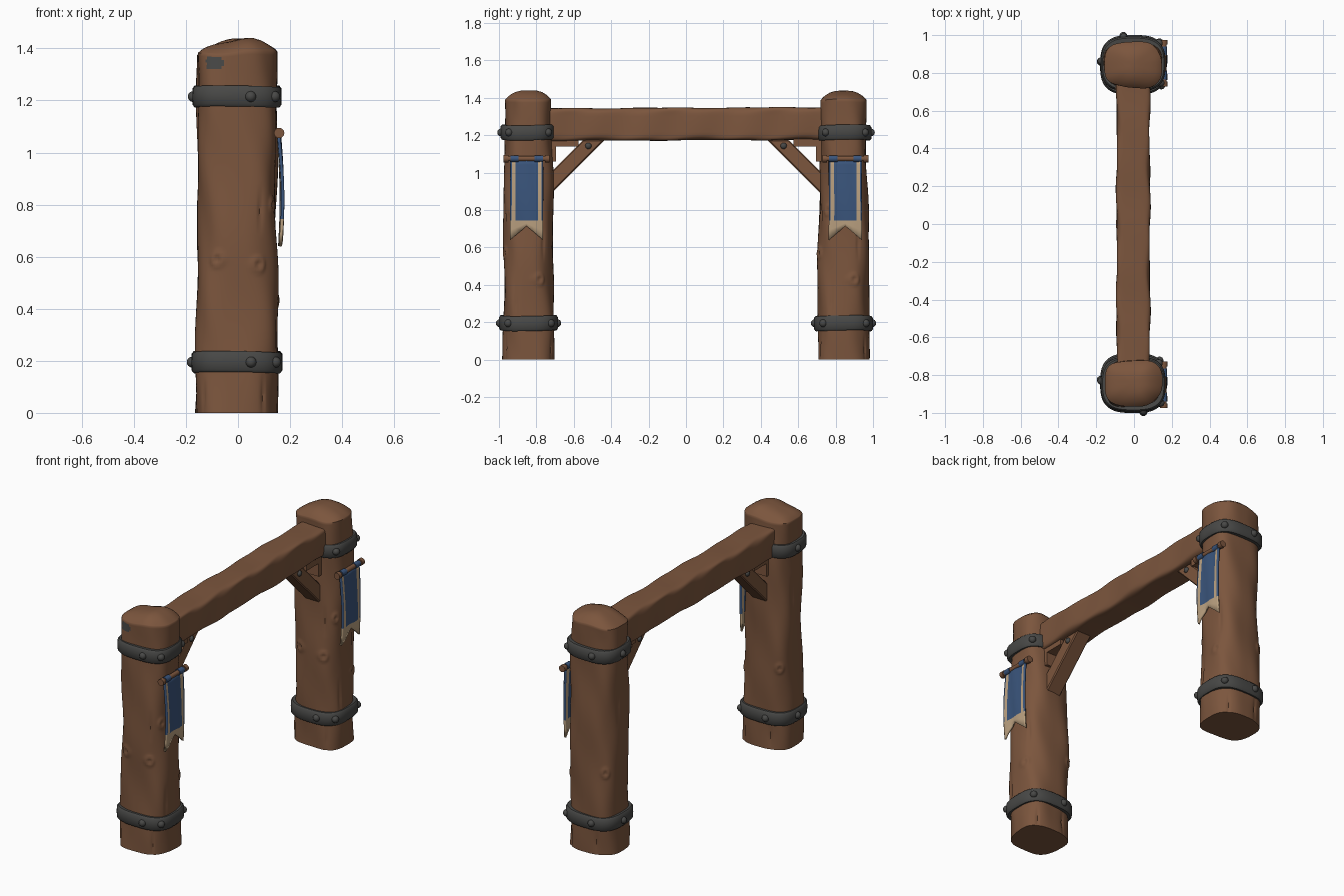
import bpy, bmesh, math
from mathutils import Vector, Matrix
from math import sin, cos, pi, exp

old = bpy.data.objects.get("Cube")
if old:
    bpy.data.objects.remove(old, do_unlink=True)


def material(name, rgb):
    m = bpy.data.materials.new(name)
    m.use_nodes = True
    m.diffuse_color = (*rgb, 1)
    bsdf = m.node_tree.nodes["Principled BSDF"]
    bsdf.inputs["Base Color"].default_value = (*rgb, 1)
    bsdf.inputs["Roughness"].default_value = 0.9
    return m


WOOD = material("brown wood", (0.2, 0.092, 0.047))
IRON = material("dark iron", (0.065, 0.065, 0.062))
BLUE = material("blue cloth", (0.042, 0.09, 0.2))
CREAM = material("cream cloth", (0.5, 0.36, 0.22))


def finish(name, bm, mats, angle=35):
    bmesh.ops.recalc_face_normals(bm, faces=bm.faces)
    mesh = bpy.data.meshes.new(name)
    bm.to_mesh(mesh)
    bm.free()
    for m in mats:
        mesh.materials.append(m)
    ob = bpy.data.objects.new(name, mesh)
    bpy.context.collection.objects.link(ob)
    bpy.ops.object.select_all(action="DESELECT")
    ob.select_set(True)
    bpy.context.view_layer.objects.active = ob
    bpy.ops.object.shade_smooth_by_angle(angle=math.radians(angle))
    return ob


def loft(bm, rings, closed=False):
    loops = [[bm.verts.new(p) for p in r] for r in rings]
    n = len(loops[0])
    pairs = list(zip(loops, loops[1:])) + ([(loops[-1], loops[0])] if closed else [])
    for a, b in pairs:
        for i in range(n):
            j = (i + 1) % n
            bm.faces.new((a[i], a[j], b[j], b[i]))
    if not closed:
        bm.faces.new(loops[0])
        bm.faces.new(loops[-1])


def section(a, hx, hy, n=2.9):
    # rounded-rectangle outline at angle a
    c, s = cos(a), sin(a)
    return (math.copysign(abs(c) ** (2 / n), c) * hx,
            math.copysign(abs(s) ** (2 / n), s) * hy)


def post_size(z):
    flare = max(0, 1 - z / 1.3)
    return 0.15 + 0.005 * flare, 0.124 + 0.016 * flare


KNOTS = [(-1.95, 0.59), (-1.15, 0.57), (0.3, 0.43), (-0.55, 0.8), (2.3, 0.5)]
CRACKS = [(-1.0, 0.06, 0.1), (-0.35, 0.3, 0.13), (0.5, 0.62, 0.1), (0.9, 0.05, 0.09),
          (-1.1, 0.78, 0.1), (1.9, 0.08, 0.1), (3.0, 0.9, 0.15), (-2.4, 0.06, 0.08)]


def bark(a, z, seed):
    # carved waviness, knots and cracks as a radial offset
    d = 0.004 * sin(2 * a + 5 * z + seed) + 0.003 * sin(3 * a - 9 * z + 2 * seed)
    d += 0.002 * sin(5 * a + 15 * z)
    for ka, kz in KNOTS:
        r = math.hypot((a - ka) * 0.14, z - kz) / 0.02
        d += 0.006 * exp(-(r - 1.1) ** 2 * 4) - 0.004 * exp(-r * r * 5)
    for ca, cz, half in CRACKS:
        if abs(z - cz) < half:
            d -= 0.007 * exp(-((a - ca) / 0.05) ** 2) * (1 - abs(z - cz) / half)
    return d


def add_ball(bm, center, scale):
    m = Matrix.Translation(center) @ Matrix.Diagonal((*scale, 1))
    bmesh.ops.create_uvsphere(bm, u_segments=14, v_segments=8, radius=1, matrix=m)


def add_prism(bm, outline, hx):
    # outline in y, z extruded across x
    loft(bm, [[(x, y, z) for y, z in outline] for x in (-hx, hx)])


def make_post(label, cy, seed):
    bm = bmesh.new()
    N, ROWS = 96, 110
    edge = 1.385
    levels = [(edge * i / ROWS, 1.0) for i in range(ROWS + 1)]
    levels += [(edge + 0.048 * (1 - s ** 3), s) for s in (0.98, 0.94, 0.88, 0.78, 0.6, 0.4, 0.2, 0.05)]
    rings = []
    for z, s in levels:
        hx, hy = post_size(z)
        ring = []
        for i in range(N):
            a = -pi + 2 * pi * i / N
            d = bark(a, z, seed)
            x, y = section(a, (hx + d) * s, (hy + d) * s)
            lift = max(0, z - 1.3) / 0.13 * (0.07 * x + 0.006 * sin(30 * x + seed))
            ring.append((x - 0.004, y + cy, z + lift))
        rings.append(ring)
    loft(bm, rings)
    # worn dark patch on the front of the head
    if cy < 0:
        for f in bm.faces:
            c = f.calc_center_median()
            u, v = c.x + 0.09, c.z - 1.343
            if c.y < cy and ((u - v) / 0.05) ** 2 + ((u + v) / 0.045) ** 2 < 1 and abs(v) < 0.028:
                f.material_index = 1
    finish(label + "_post", bm, [WOOD, IRON], 50)


def make_band(name, cy, zc):
    bm = bmesh.new()
    hx, hy = post_size(zc)
    profile = [(-0.012, -0.038), (0.012, -0.04), (0.02, -0.03), (0.021, 0),
               (0.02, 0.03), (0.012, 0.04), (-0.012, 0.038)]
    rings = []
    for off, dz in profile:
        ring = []
        for i in range(64):
            a = 2 * pi * i / 64
            x, y = section(a, hx + off, hy + off)
            ring.append((x - 0.004, y + cy, zc + dz + 0.003 * sin(2 * a + cy)))
        rings.append(ring)
    loft(bm, rings, closed=True)
    # domed rivets
    for a in (0.75, 1.75, 3.1, 4.9, 5.65):
        x, y = section(a, hx + 0.018, hy + 0.018)
        add_ball(bm, (x - 0.004, y + cy, zc), (0.021, 0.021, 0.021))
    finish(name, bm, [IRON], 40)


def make_brace(label, sy):
    bm = bmesh.new()
    shape = [(0.74, 0.87), (0.435, 1.175), (0.55, 1.175), (0.74, 0.985)]
    add_prism(bm, [(sy * y, z) for y, z in shape], 0.05)
    bmesh.ops.bevel(bm, geom=bm.edges[:], offset=0.006, segments=1, affect="EDGES")
    finish(label + "_brace", bm, [WOOD])
    # corner blocks behind the brace
    bm = bmesh.new()
    for y0, y1, z0, z1 in ((0.695, 0.73, 1.06, 1.18), (0.575, 0.71, 1.14, 1.18)):
        add_prism(bm, [(sy * y0, z0), (sy * y1, z0), (sy * y1, z1), (sy * y0, z1)], 0.06)
    finish(label + "_corner_block", bm, [WOOD])
    bm = bmesh.new()
    for x in (-0.05, 0.05):
        add_ball(bm, (x, sy * 0.522, 1.143), (0.014, 0.017, 0.017))
    finish(label + "_brace_bolts", bm, [IRON])


def make_banner(label, cy):
    def tube(bm, y, length, r):
        m = Matrix.Translation((0.158, cy + y, 1.075)) @ Matrix.Rotation(pi / 2, 4, "X")
        bmesh.ops.create_cone(bm, cap_ends=True, segments=16, radius1=r, radius2=r,
                              depth=length, matrix=m)
    bm = bmesh.new()
    tube(bm, 0, 0.236, 0.014)
    for y in (-0.11, 0.11):
        tube(bm, y, 0.026, 0.02)
    finish(label + "_banner_rod", bm, [WOOD])
    bm = bmesh.new()
    for y in (-0.065, 0.065):
        tube(bm, y, 0.045, 0.018)
    finish(label + "_banner_loops", bm, [BLUE])
    # swallow-tailed cloth with a cream border
    bm = bmesh.new()
    cols = [-0.088, -0.08, -0.06, -0.03, 0, 0.03, 0.06, 0.08, 0.088]
    rows = 14
    grid = []
    for r in range(rows + 1):
        line = []
        for y in cols:
            tip = 0.715 - 0.075 * abs(y) / 0.088
            z = 1.07 - 0.325 * r / (rows - 2) if r <= rows - 2 else 0.745 + (tip - 0.745) * (r - rows + 2) / 2
            x = 0.157 + 0.012 * sin((1.07 - z) / 0.43 * pi * 0.85) + 0.003 * sin(60 * y + 8 * z)
            line.append(bm.verts.new((x, cy + y, z)))
        grid.append(line)
    for r in range(rows):
        for c in range(len(cols) - 1):
            f = bm.faces.new((grid[r][c], grid[r][c + 1], grid[r + 1][c + 1], grid[r + 1][c]))
            f.material_index = 1 if c in (1, len(cols) - 3) or r >= rows - 2 else 0
    ob = finish(label + "_banner_cloth", bm, [BLUE, CREAM])
    mod = ob.modifiers.new("thickness", "SOLIDIFY")
    mod.thickness = 0.012
    mod.offset = 0


# hewn crossbeam
bm = bmesh.new()
rings = []
for i in range(81):
    y = -0.75 + 1.5 * i / 80
    ring = []
    for k in range(40):
        a = 2 * pi * (k + 0.5) / 40
        x, z = section(a, 0.088, 0.087, 7)
        w = 0.003 * sin(11 * y + 2 * a) + 0.002 * sin(23 * y - 3 * a)
        ring.append((x * (1 + 12 * w) - 0.004, y, 1.26 + 0.004 * y + z * (1 + 6 * w)))
    rings.append(ring)
loft(bm, rings)
finish("crossbeam", bm, [WOOD], 40)

for label, sy in (("front", -1), ("back", 1)):
    make_post(label, sy * 0.842, 1.0 + sy)
    make_band(label + "_lower_band", sy * 0.842, 0.195)
    make_band(label + "_upper_band", sy * 0.847, 1.215)
    make_brace(label, sy)
    make_banner(label, sy * 0.852)
